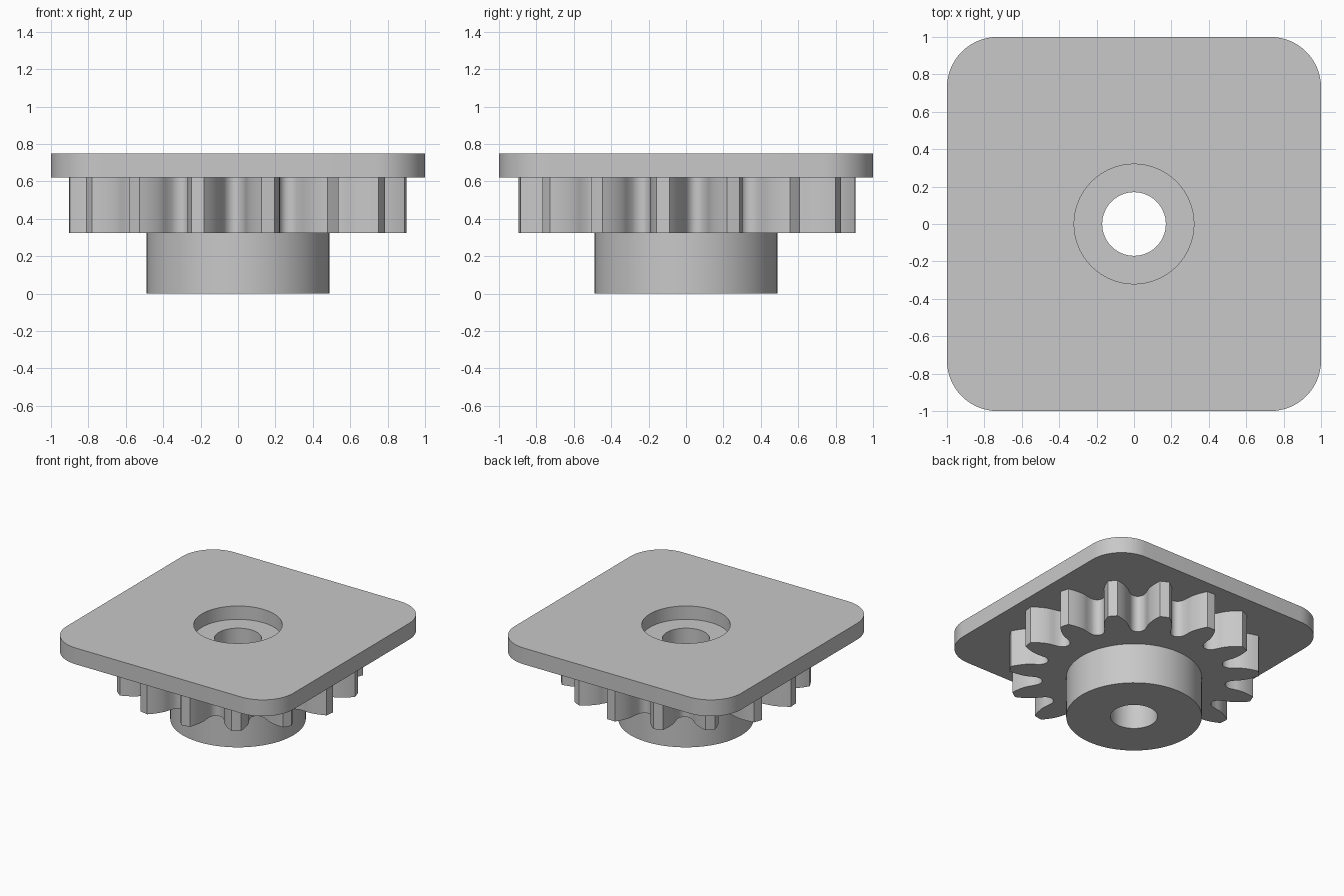
import bpy, bmesh
from math import sin, cos, tan, acos, pi, radians, sqrt

cube = bpy.data.objects.get("Cube")
if cube:
    bpy.data.objects.remove(cube, do_unlink=True)

GREY = (0.58, 0.58, 0.58, 1)
grey = bpy.data.materials.new("plain grey")
grey.use_nodes = True
grey.diffuse_color = GREY
grey.node_tree.nodes["Principled BSDF"].inputs["Base Color"].default_value = GREY


def prism(name, outline, z0, z1):
    """Extrude a closed 2D outline between two heights."""
    bm = bmesh.new()
    face = bm.faces.new([bm.verts.new((x, y, z0)) for x, y in outline])
    top = bmesh.ops.extrude_face_region(bm, geom=[face])["geom"]
    verts = [g for g in top if isinstance(g, bmesh.types.BMVert)]
    bmesh.ops.translate(bm, verts=verts, vec=(0, 0, z1 - z0))
    bmesh.ops.recalc_face_normals(bm, faces=bm.faces)
    mesh = bpy.data.meshes.new(name)
    bm.to_mesh(mesh)
    bm.free()
    mesh.materials.append(grey)
    obj = bpy.data.objects.new(name, mesh)
    bpy.context.collection.objects.link(obj)
    return obj


def polar(r, a):
    return r * cos(a), r * sin(a)


def circle(r, n=96):
    return [polar(r, 2 * pi * i / n) for i in range(n)]


def rounded_square(half, r, steps=16):
    pts = []
    for k in range(4):
        sx, sy = ((1, 1), (-1, 1), (-1, -1), (1, -1))[k]
        for i in range(steps + 1):
            x, y = polar(r, (k + i / steps) * pi / 2)
            pts.append((sx * (half - r) + x, sy * (half - r) + y))
    return pts


def gear_outline(teeth, tip, root, phase):
    """Involute teeth with rounded gaps."""
    pressure = radians(20)
    pitch = tip * teeth / (teeth + 2)
    base = pitch * cos(pressure)
    inv = lambda a: tan(a) - a
    half_base = pi / (2 * teeth) + inv(pressure)
    half_gap = pi / teeth - half_base
    flank = []
    for i in range(9):
        r = base + (tip - base) * i / 8
        flank.append((r, half_base - inv(acos(base / r))))
    pts = []
    for k in range(teeth):
        mid = phase + 2 * pi * k / teeth
        pts += [polar(r, mid - a) for r, a in flank]
        pts += [polar(tip, mid)]
        pts += [polar(r, mid + a) for r, a in reversed(flank)]
        for i in range(1, 12):
            t = -1 + i / 6
            r = base - (base - root) * sqrt(1 - t * t)
            pts.append(polar(r, mid + pi / teeth + t * half_gap))
    return pts


def finish(obj, cutters):
    """Cut the holes, then smooth the curved walls."""
    bpy.ops.object.select_all(action='DESELECT')
    bpy.context.view_layer.objects.active = obj
    obj.select_set(True)
    for cutter in cutters:
        mod = obj.modifiers.new("hole", 'BOOLEAN')
        mod.operation = 'DIFFERENCE'
        mod.solver = 'EXACT'
        mod.object = cutter
        bpy.ops.object.modifier_apply(modifier=mod.name)
    bpy.ops.object.shade_smooth_by_angle(angle=radians(30))


# Main parts, each sunk slightly into the one above
plate = prism("top_plate", rounded_square(1.0, 0.27), 0.62, 0.75)
gear = prism("gear_teeth", gear_outline(15, 0.905, 0.665, radians(16.2)), 0.325, 0.63)
hub = prism("hub", circle(0.49), 0.0, 0.335)

# Through bore and the shallow recess in the plate
bore = prism("bore_cutter", circle(0.17), -0.2, 1.0)
recess = prism("recess_cutter", circle(0.32), 0.643, 1.0)
for cutter in (bore, recess):
    cutter.hide_render = True

finish(plate, (recess, bore))
finish(gear, (bore,))
finish(hub, (bore,))

for cutter in (bore, recess):
    bpy.data.objects.remove(cutter, do_unlink=True)
